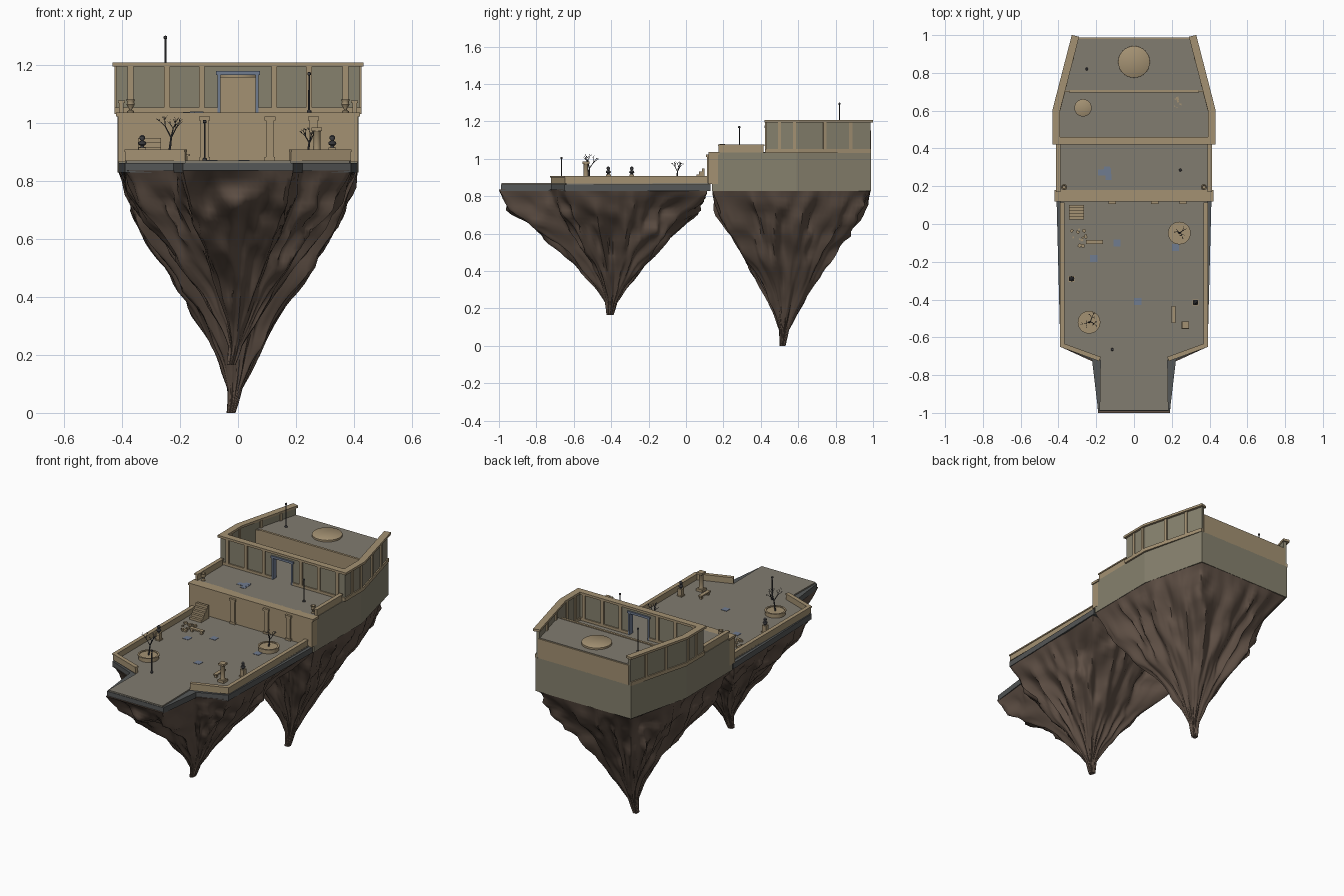
import bpy, bmesh, math, random
from mathutils import Vector, Matrix, noise

if "Cube" in bpy.data.objects:
    bpy.data.objects.remove(bpy.data.objects["Cube"])
random.seed(4)

def material(name, *rgb):
    m = bpy.data.materials.new(name)
    m.diffuse_color = (*rgb, 1)
    m.use_nodes = True
    m.node_tree.nodes["Principled BSDF"].inputs["Base Color"].default_value = m.diffuse_color
    return m

TAN = material("sandstone", .37, .285, .17)
WALL = material("weathered_wall", .24, .22, .155)
FLOOR = material("paving", .22, .2, .16)
SLAB = material("slab_stone", .09, .095, .095)
ROCK = material("rock", .115, .08, .06)
BLUE = material("blue_stone", .16, .2, .28)
DARK = material("dark_metal", .06, .06, .065)

def finish(name, bm, mat, smooth=None):
    bmesh.ops.recalc_face_normals(bm, faces=bm.faces)
    me = bpy.data.meshes.new(name)
    bm.to_mesh(me)
    bm.free()
    me.materials.append(mat)
    ob = bpy.data.objects.new(name, me)
    bpy.context.collection.objects.link(ob)
    if smooth:
        bpy.context.view_layer.objects.active = ob
        ob.select_set(True)
        bpy.ops.object.shade_smooth_by_angle(angle=math.radians(smooth))
        ob.select_set(False)
    return ob

def box(name, x, y, z0, z1, sx, sy, mat, rot=0):
    bm = bmesh.new()
    bmesh.ops.create_cube(bm, size=1, matrix=Matrix.Translation((x, y, (z0 + z1) / 2))
                          @ Matrix.Rotation(rot, 4, 'Z') @ Matrix.Diagonal((sx, sy, z1 - z0, 1)))
    return finish(name, bm, mat)

def prism(name, pts, z0, z1, mat):
    bm = bmesh.new()
    f = bm.faces.new([bm.verts.new((x, y, z0)) for x, y in pts])
    top = bmesh.ops.extrude_face_region(bm, geom=[f])["geom"]
    bmesh.ops.translate(bm, vec=(0, 0, z1 - z0), verts=[v for v in top if isinstance(v, bmesh.types.BMVert)])
    return finish(name, bm, mat)

def ribbon(name, pts, width, z0, z1, mat):
    """Wall of constant thickness along a path, with mitred corners."""
    P = [Vector(p) for p in pts]
    d = [(b - a).normalized() for a, b in zip(P, P[1:])]
    left, right = [], []
    for i, p in enumerate(P):
        a, b = d[max(i - 1, 0)], d[min(i, len(d) - 1)]
        na, nb = Vector((-a.y, a.x)), Vector((-b.y, b.x))
        m = (na + nb).normalized()
        m *= width / 2 / m.dot(nb)
        left.append(p + m)
        right.append(p - m)
    return prism(name, left + right[::-1], z0, z1, mat)

def lathe(name, x, y, z, profile, mat, n=16):
    bm = bmesh.new()
    rings = [[bm.verts.new((x + r * math.cos(2 * math.pi * i / n), y + r * math.sin(2 * math.pi * i / n), z + h))
              for i in range(n)] for r, h in profile]
    for a, b in zip(rings, rings[1:]):
        for i in range(n):
            bm.faces.new((a[i], a[i - 1], b[i - 1], b[i]))
    bm.faces.new(rings[0])
    bm.faces.new(rings[-1])
    return finish(name, bm, mat, 40)

def mirrored(half):
    return half + [(-x, y) for x, y in reversed(half)]

# floating rock: outline shrinks to a tip, with vertical ridges
PROFILE = [(0, .035), (.1, .06), (.22, .155), (.4, .34), (.6, .58), (.8, .82), (.9, .92), (1, 1)]
def rock(name, outline, cx, cy, tip, top, seed, levels=30):
    pts = []
    for a, b in zip(outline, outline[1:] + outline[:1]):
        a, b = Vector(a), Vector(b)
        k = max(1, round((b - a).length / .02))
        pts += [a.lerp(b, i / k) for i in range(k)]
    c = Vector((cx, cy))
    bm, rings = bmesh.new(), []
    for l in range(levels + 1):
        t = l / levels
        for (t0, r0), (t1, r1) in zip(PROFILE, PROFILE[1:]):
            if t0 <= t <= t1:
                r = r0 + (r1 - r0) * (t - t0) / (t1 - t0)
        fade = min(1, (1 - t) * 6)
        centre = c + Vector((-.024 * (1 - t) ** 8, -.015 * (1 - t) ** 6))
        ring = []
        for p in pts:
            q = p - c
            u = q.normalized()
            s = Vector((u.x * 2.6 + seed, u.y * 2.6, t * 1.8))
            f = Vector((u.x * 5.5 + seed, u.y * 5.5, t * 4))
            g = Vector((q.x * r * 11, q.y * r * 11, t * 9 + seed))
            k = .34 * (.2 - abs(noise.noise(s))) + .2 * (.2 - abs(noise.noise(f))) + .07 * noise.noise(g)
            rnd = u * min(q.length, .45)
            w = .4 * (1 - t)
            xy = centre + (q * (1 - w) + rnd * w) * r * (1 + k * fade)
            ring.append(bm.verts.new((xy.x, xy.y, tip + (top - tip) * t)))
        rings.append(ring)
    for a, b in zip(rings, rings[1:]):
        for i in range(len(pts)):
            bm.faces.new((a[i], a[i - 1], b[i - 1], b[i]))
    bm.faces.new(rings[0])
    bm.faces.new(rings[-1])
    finish(name, bm, ROCK, 60)

plaza = mirrored([(.19, -.99), (.222, -.72), (.39, -.65), (.41, .13)])
base = mirrored([(.412, .14), (.415, .59), (.32, .988)])
rock("front_rock", mirrored([(.19, -1), (.215, -.73), (.39, -.65), (.405, .115)]), 0, -.39, .165, .835, 3)
rock("back_rock", base, 0, .53, 0, .835, 11)

# lower plaza
prism("plaza_slab", plaza, .828, .862, SLAB)
prism("plaza_floor", mirrored([(.182, -.987), (.178, -.72), (.385, -.64), (.39, .13)]), .86, .87, FLOOR)
for s in (-1, 1):
    path = [(s * .18, -.715), (s * .38, -.642), (s * .38, .115)]
    ribbon("plaza_parapet", path, .016, .868, .9, TAN)
    ribbon("plaza_parapet_cap", path, .024, .9, .908, TAN)

# retaining wall and middle terrace
prism("back_base", base, .828, 1.032, WALL)
box("retaining_wall", 0, .145, .865, 1.025, .826, .05, TAN)
box("retaining_wall_cap", 0, .15, 1.022, 1.036, .84, .06, TAN)
for x in (-.115, .11, .26):
    box("retaining_pilaster", x, .12, .87, 1.02, .028, .018, TAN)
    box("pilaster_head", x, .119, 1.008, 1.022, .038, .024, TAN)
    box("pilaster_foot", x, .119, .87, .882, .036, .022, TAN)
prism("terrace_floor", mirrored([(.395, .17), (.395, .59), (.31, .985)]), 1.03, 1.036, FLOOR)
for s in (-1, 1):
    box("terrace_parapet", s * .402, .295, 1.03, 1.068, .016, .24, TAN)
    box("terrace_parapet_cap", s * .402, .295, 1.068, 1.076, .024, .25, TAN)
    lathe("urn", s * .37, .195, 1.034, [(.012, 0), (.012, .006), (.005, .01), (.006, .015), (.014, .028),
                                        (.012, .038), (.016, .046), (.011, .046), (.008, .036)], TAN)

# upper courtyard walls, pilasters and gateway
for s in (-1, 1):
    path = [(s * .065, .44), (s * .408, .44), (s * .408, .6), (s * .307, .985)]
    ribbon("upper_wall", path, .02, 1.03, 1.2, WALL)
    ribbon("upper_wall_plinth", path, .034, 1.03, 1.052, TAN)
    for x in (.125, .245, .37):
        box("front_pilaster", s * x, .44, 1.04, 1.197, .02, .034, TAN)
    for y in (.5, .58):
        box("side_pilaster", s * .408, y, 1.04, 1.197, .034, .018, TAN)
    for k in (.36, .72):
        box("angled_pilaster", s * (.408 - .101 * k), .6 + .385 * k, 1.04, 1.197, .034, .018, TAN, s * .256)
    box("gate_post", s * .065, .44, 1.034, 1.17, .01, .036, BLUE)
ribbon("upper_wall_cap", mirrored([(.31, .996), (.412, .6), (.412, .44)]), .04, 1.194, 1.208, TAN)
box("wall_over_gate", 0, .44, 1.172, 1.2, .14, .02, WALL)
box("gate_lintel", 0, .44, 1.165, 1.178, .15, .038, BLUE)

# raised rear platform with discs
prism("rear_platform", mirrored([(.378, .7), (.305, .988)]), 1.03, 1.15, TAN)
prism("rear_platform_floor", mirrored([(.374, .708), (.302, .98)]), 1.148, 1.153, FLOOR)
box("platform_coping", 0, .702, 1.145, 1.158, .69, .014, TAN)
lathe("platform_disc", 0, .858, 1.15, [(.084, 0), (.084, .014), (.08, .017)], TAN, 40)
lathe("courtyard_disc", -.27, .615, 1.034, [(.046, 0), (.046, .018), (.043, .02)], TAN, 28)

# lamp posts
for x, y, z, h in ((-.115, -.665, .87, .14), (.245, .285, 1.035, .14), (-.25, .82, 1.152, .148)):
    lathe("lamp_post", x, y, z, [(.008, 0), (.008, .006), (.003, .01), (.0028, h - .012), (.006, h - .01),
                                 (.006, h - .002), (.002, h)], DARK, 10)

# planters with bare trees
def branch(bm, p, d, length, r, depth):
    q = p + d * length
    m = Matrix.Translation((p + q) / 2) @ d.to_track_quat('Z', 'Y').to_matrix().to_4x4()
    bmesh.ops.create_cone(bm, cap_ends=True, segments=6, radius1=r, radius2=r * .65, depth=length, matrix=m)
    if depth:
        turn = random.uniform(0, 6)
        for i in range(3):
            a = turn + i * 2.1
            n = (d + Vector((math.cos(a), math.sin(a), random.uniform(0, .6))) * .7).normalized()
            branch(bm, q, n, length * random.uniform(.55, .7), r * .55, depth - 1)

for x, y, h in ((-.238, -.52, .064), (.24, -.048, .046)):
    lathe("planter", x, y, .868, [(.057, 0), (.057, .02), (.06, .02), (.06, .027), (.05, .027), (.05, .022)], TAN, 28)
    bm = bmesh.new()
    branch(bm, Vector((x, y, .885)), Vector((.12, .05, 1)).normalized(), h, .005, 3)
    finish("bare_tree", bm, DARK)

# busts on pedestals, broken column, benches
for x, y in ((.325, -.415), (-.33, -.29)):
    box("bust_pedestal", x, y, .87, .915, .026, .026, TAN)
    box("bust_plinth", x, y, .87, .877, .032, .032, TAN)
    lathe("bust", x, y, .915, [(.007, 0), (.006, .005), (.014, .012), (.012, .019), (.005, .023), (.009, .03),
                               (.009, .037), (.003, .043)], DARK, 12)
box("column_base", .272, -.535, .87, .885, .04, .04, TAN)
lathe("column", .272, -.535, .885, [(.015, 0), (.013, .008), (.012, .083), (.016, .088)], TAN)
box("column_capital", .272, -.535, .972, .984, .036, .036, TAN)
for x, y, sx, sy in ((-.21, -.095, .09, .022), (.21, -.478, .022, .09)):
    box("bench_seat", x, y, .885, .893, sx, sy, TAN)
    for s in (-1, 1):
        box("bench_leg", x + s * max(0, sx - .05) * .8, y + s * max(0, sy - .05) * .8, .87, .886, .013, .013, TAN)

# broken stair
for i in range(5):
    y0 = .025 + i * .015
    box("stair_step", -.305, (y0 + .1) / 2, .868 + i * .016, .884 + i * .016, .08, .1 - y0, TAN)

# rubble
for cx, cy, z, n, sp in ((-.29, -.07, .87, 13, .045), (.24, .645, 1.035, 8, .03)):
    for i in range(n):
        a = random.uniform(.008, .02) * (1 if n > 10 else .6)
        box("rubble", cx + random.uniform(-sp, sp), cy + random.uniform(-sp, sp), z - .002, z + a * .7,
            a, a * random.uniform(.7, 1.2), TAN, random.uniform(0, 3))

# blue floor tiles
for x, y in ((-.09, -.1), (-.213, -.183), (.02, -.41), (.22, -.125)):
    box("blue_tile", x, y, .868, .872, .038, .038, BLUE)
for i in range(8):
    box("terrace_blue_tile", -.158 + random.uniform(-.025, .025), .268 + random.uniform(-.025, .025),
        1.034, 1.0375 + i * .0001, .03, .03, BLUE)
